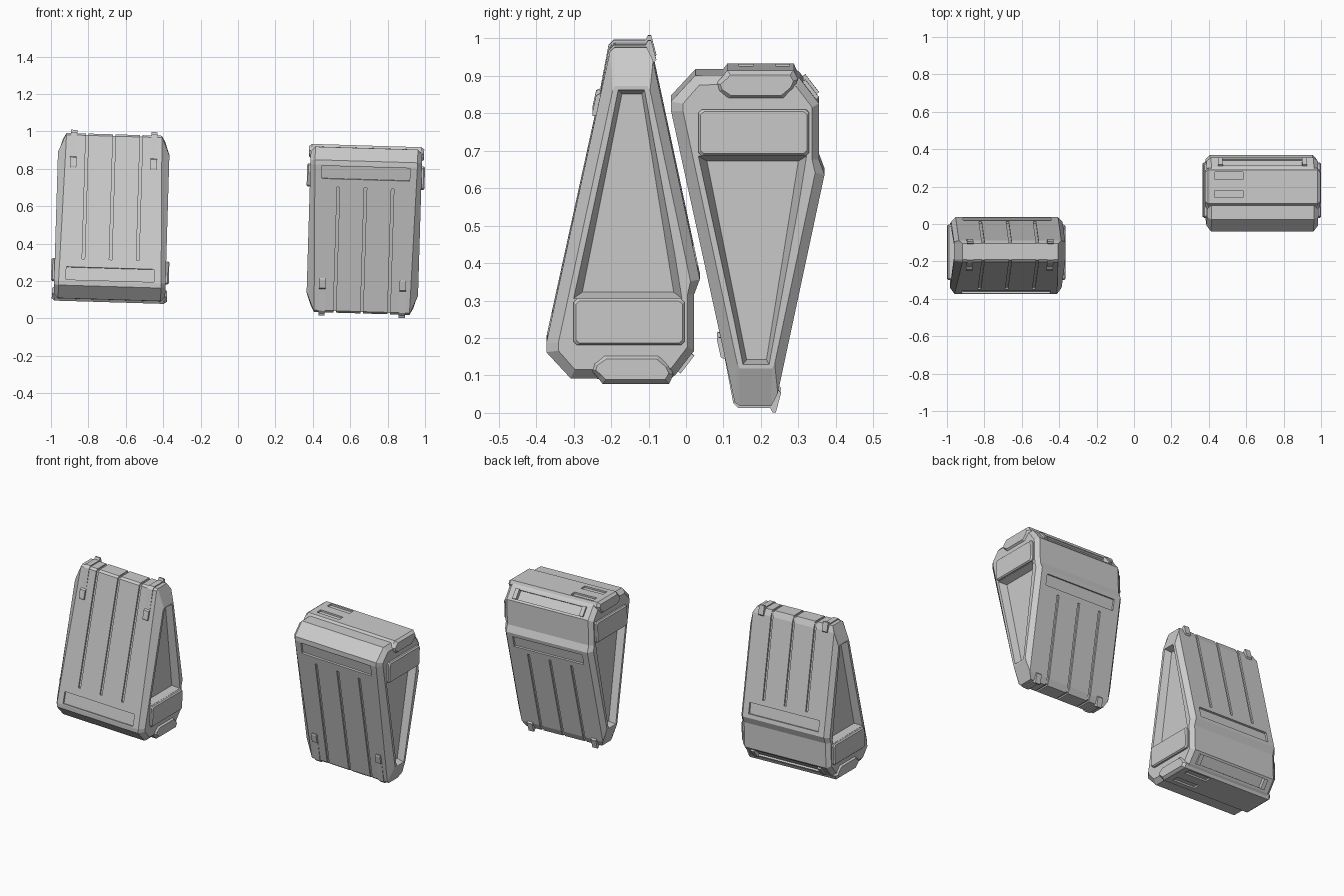
import bpy, bmesh, math
from mathutils import Matrix, Vector

if "Cube" in bpy.data.objects:
    bpy.data.objects.remove(bpy.data.objects["Cube"])

PIVOT = 0.475
UPRIGHT = Matrix.Translation((0.675, 0, PIVOT)) @ Matrix.Rotation(0.03, 4, 'Y') @ Matrix.Translation((0, 0, -PIVOT))
FLIPPED = Matrix.Translation((0, -0.333, 1.01)) @ Matrix.Rotation(math.pi, 4, 'Y') @ UPRIGHT


def make(name, bm):
    bmesh.ops.recalc_face_normals(bm, faces=bm.faces)
    me = bpy.data.meshes.new(name)
    bm.to_mesh(me)
    bm.free()
    ob = bpy.data.objects.new(name, me)
    bpy.context.collection.objects.link(ob)
    return ob


def loft(name, rings):
    """Closed solid through rings of equal point count."""
    bm = bmesh.new()
    vs = [[bm.verts.new(p) for p in r] for r in rings]
    n = len(vs[0])
    for a, b in zip(vs, vs[1:]):
        for i in range(n):
            j = (i + 1) % n
            bm.faces.new((a[i], a[j], b[j], b[i]))
    bm.faces.new(vs[0])
    bm.faces.new(vs[-1])
    return make(name, bm)


def ring(profile, x):
    return [(x, y, z) for y, z in profile]


def shrink(profile, d):
    """Move a profile's points towards its centre by d on each axis."""
    cy = (min(p[0] for p in profile) + max(p[0] for p in profile)) / 2
    cz = (min(p[1] for p in profile) + max(p[1] for p in profile)) / 2
    hy = max(abs(p[0] - cy) for p in profile)
    hz = max(abs(p[1] - cz) for p in profile)
    return [(cy + (y - cy) * (1 - d / hy), cz + (z - cz) * (1 - d / hz)) for y, z in profile]


def slab(name, size, loc, angle=0.0):
    """Box turned about the x axis."""
    bm = bmesh.new()
    m = Matrix.Translation(loc) @ Matrix.Rotation(angle, 4, 'X') @ Matrix.Diagonal((*size, 1))
    bmesh.ops.create_cube(bm, size=1, matrix=m)
    return make(name, bm)


def front(z):
    return -0.04 + (0.815 - z) * 0.2182


def back(z):
    return 0.245 + (z - 0.06) * 0.2137


FRONT_A, BACK_A = math.atan(0.2182), -math.atan(0.2137)

# Wedge body: full profile in the middle, smaller profile on the side faces
mid = [(.13, .036), (.143, .026), (.228, .026), (.245, .06), (.37, .645), (.355, .685),
       (.355, .835), (.305, .90), (.29, .913), (.025, .91), (-.04, .84), (-.04, .815)]
side = [(.137, .14), (.143, .128), (.23, .128), (.237, .14), (.345, .65), (.337, .685),
        (.337, .825), (.295, .88), (.28, .89), (.036, .885), (-.008, .835), (-.008, .815)]


def mid_ring(s):
    return [(s * (.255 if z < .05 else .274), y, z) for y, z in mid]


body = loft("wedge_body", [ring(side, -.298), mid_ring(-1), mid_ring(1), ring(side, .298)])

cutters = []
# Side triangle recesses
rim = [(.033, .695), (.322, .695), (.222, .138), (.152, .138)]
floor = [(.056, .68), (.3, .68), (.215, .15), (.162, .15)]
over = [(a + (a - c) * .3, b + (b - d) * .3) for (a, b), (c, d) in zip(rim, floor)]
for s in (-1, 1):
    cutters.append(loft("side_recess_cut", [ring(over, s * .310), ring(floor, s * .258)]))
# Label slots on the front, back and rear shoulder
cutters.append(slab("front_slot_cut", (.47, .022, .07), (0, front(.775), .775), FRONT_A))
cutters.append(slab("back_slot_cut", (.47, .022, .065), (0, back(.59), .59), BACK_A))
cutters.append(slab("shoulder_slot_cut", (.43, .024, .055), (0, .331, .868), math.atan2(.05, .065)))
# Long grooves
for x in (-.145, 0, .145):
    cutters.append(slab("front_groove_cut", (.014, .018, .72), (x, front(.345), .345), FRONT_A))
    cutters.append(slab("back_groove_cut", (.014, .018, .60), (x, back(.235), .235), BACK_A))
    cutters.append(slab("end_groove_cut", (.014, .3, .016), (x, .19, .026)))


def carve(ob, tools):
    for t in tools:
        t.hide_render = True
        mod = ob.modifiers.new("cut", 'BOOLEAN')
        mod.object = t
        mod.operation = 'DIFFERENCE'
        mod.solver = 'EXACT'


carve(body, cutters)
parts = [body]

# Raised top block with two slots
block = [(.08, .888), (.098, .908), (.11, .924), (.288, .924), (.299, .90), (.29, .875),
         (.262, .845), (.112, .845), (.085, .868)]
small = shrink(block, .012)
top = loft("top_block", [ring(small, -.308), ring(block, -.292), ring(block, .292), ring(small, .308)])
slots = [slab("top_slot_cut", (.15, .038, .02), (-.18, y, .924)) for y in (.16, .258)]
carve(top, slots)
cutters += slots
parts.append(top)

# Side pads
pad = [(.033, .705), (.042, .696), (.32, .696), (.329, .705), (.329, .811), (.32, .82), (.042, .82), (.033, .811)]
for s, label in ((-1, "left"), (1, "right")):
    parts.append(loft(label + "_pad", [ring(pad, s * .27), ring(pad, s * .308), ring(shrink(pad, .006), s * .315)]))

# Straps wrapped over the narrow end, and small shoulder tabs
strap = [(.096, .207), (.084, .21), (.083, .2), (.093, .155), (.104, .15), (.126, .034), (.14, .02),
         (.225, .02), (.231, .008), (.24, .008), (.254, .06), (.245, .07), (.215, .035), (.15, .035), (.11, .207)]
for s, label in ((-1, "left"), (1, "right")):
    x = s * .215
    parts.append(loft(label + "_strap", [ring(strap, x - .017), ring(strap, x + .017)]))
    parts.append(slab(label + "_shoulder_tab", (.025, .02, .06), (s * .225, .329, .868), math.atan2(.05, .065)))

# Bake the cuts, then place one upright and one flipped copy
bpy.context.view_layer.update()
dg = bpy.context.evaluated_depsgraph_get()
for ob in parts:
    me = bpy.data.meshes.new_from_object(ob.evaluated_get(dg))
    for prefix, m in (("upright_", UPRIGHT), ("flipped_", FLIPPED)):
        copy = me.copy()
        copy.transform(m)
        new = bpy.data.objects.new(prefix + ob.name, copy)
        bpy.context.collection.objects.link(new)
for ob in parts + cutters:
    bpy.data.objects.remove(ob)
